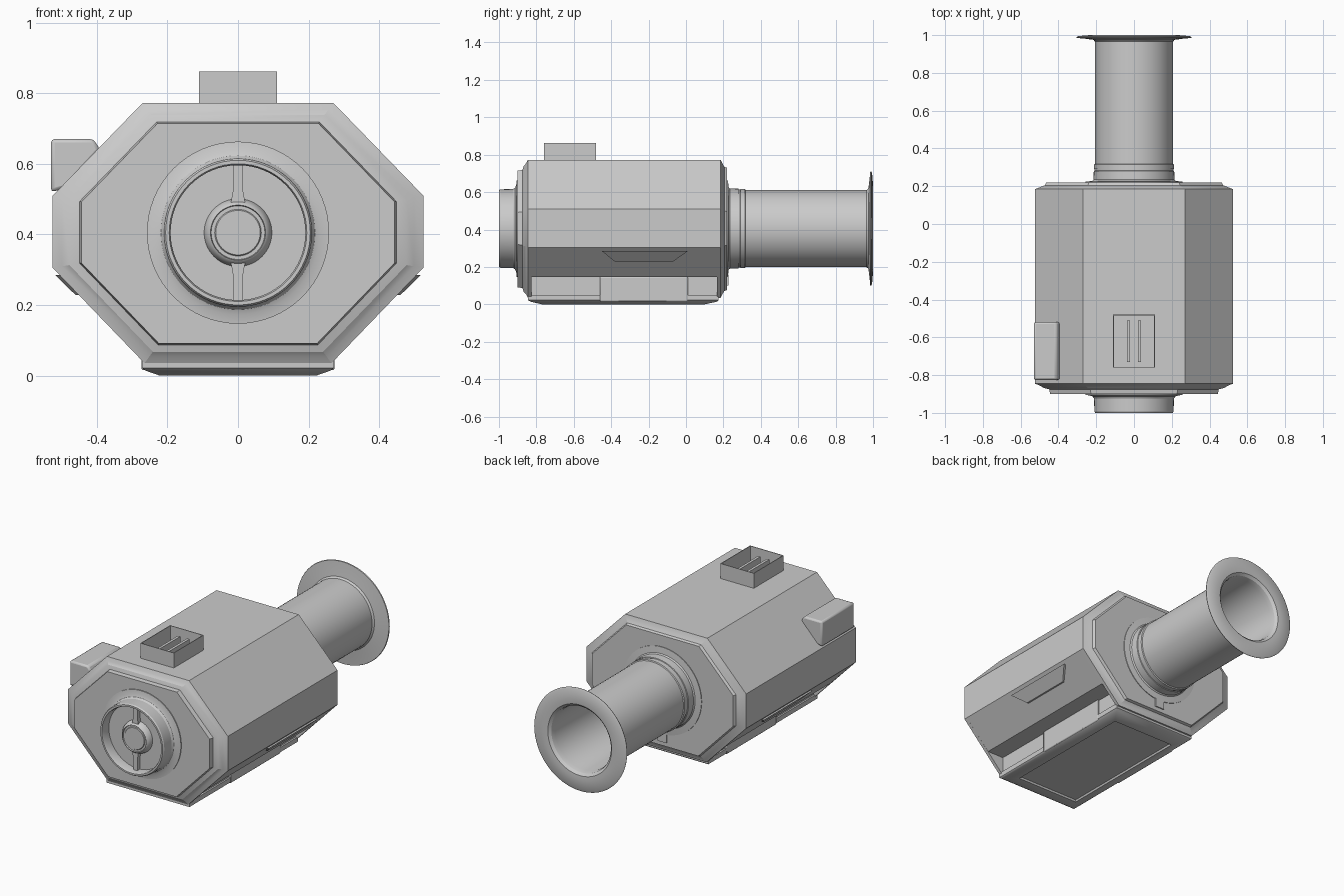
import bpy, bmesh, math

CZ = 0.405  # height of the lens axis


def finish(name, bm, bevel=0.0, mirror=False, angle=30):
    bmesh.ops.remove_doubles(bm, verts=bm.verts, dist=1e-5)
    bmesh.ops.recalc_face_normals(bm, faces=bm.faces)
    me = bpy.data.meshes.new(name)
    bm.to_mesh(me)
    bm.free()
    ob = bpy.data.objects.new(name, me)
    bpy.context.collection.objects.link(ob)
    if bevel:
        m = ob.modifiers.new("bevel", 'BEVEL')
        m.width, m.segments, m.limit_method = bevel, 2, 'ANGLE'
    if mirror:
        ob.modifiers.new("mirror", 'MIRROR')
    bpy.ops.object.select_all(action='DESELECT')
    bpy.context.view_layer.objects.active = ob
    ob.select_set(True)
    bpy.ops.object.shade_smooth_by_angle(angle=math.radians(angle))
    return ob


def loft(name, rings, **kw):
    bm = bmesh.new()
    loops = [[bm.verts.new(p) for p in r] for r in rings]
    n = len(loops[0])
    for a, b in zip(loops, loops[1:]):
        for i in range(n):
            bm.faces.new((a[i], a[(i + 1) % n], b[(i + 1) % n], b[i]))
    bm.faces.new(loops[0])
    bm.faces.new(loops[-1])
    return finish(name, bm, **kw)


def prism(name, pts, y0, y1, **kw):
    return loft(name, [[(x, y, z) for x, z in pts] for y in (y0, y1)], **kw)


def box(name, x0, x1, y0, y1, z0, z1, **kw):
    return prism(name, [(x0, z0), (x1, z0), (x1, z1), (x0, z1)], y0, y1, **kw)


def lathe(name, prof, seg=64):
    """Revolve (radius, y) points around the lens axis."""
    bm = bmesh.new()
    vs = [bm.verts.new((r, y, CZ)) for r, y in prof]
    es = [bm.edges.new(p) for p in zip(vs, vs[1:])]
    bmesh.ops.spin(bm, geom=vs + es, cent=(0, 0, CZ), axis=(0, 1, 0),
                   angle=2 * math.pi, steps=seg)
    return finish(name, bm)


def both_sides(half):
    return half + [(-x, z) for x, z in reversed(half)]


# Octagonal end caps, stepped inwards towards the ends
upper = [(0.27, 0.773), (0.525, 0.51), (0.525, 0.305)]
outline = both_sides(upper + [(0.265, 0.035)])
caps = {"front_cap": [(-0.90, .845), (-0.875, .855), (-0.868, .91), (-0.855, .95),
                      (-0.845, 1), (-0.825, 1)],
        "rear_cap": [(0.165, 1), (0.185, 1), (0.19, .97), (0.205, .90), (0.22, .885)]}
for name, steps in caps.items():
    loft(name, [[(x * s, y, 0.395 + (z - 0.395) * s) for x, z in outline]
                for y, s in steps], angle=20)

# Main housing, undercut along both lower edges
prism("housing", both_sides(upper + [(0.37, 0.145), (0.262, 0.145), (0.262, 0.02)]),
      -0.825, 0.165, angle=20)

# Front lens ring with shallow recess
lathe("front_ring", [(0.258, -0.89), (0.258, -0.905), (0.232, -0.908), (0.218, -0.914),
                     (0.211, -0.925), (0.21, -0.992), (0.205, -1.0), (0.195, -1.0),
                     (0.191, -0.99), (0.191, -0.94), (0, -0.94)])
lathe("front_hub", [(0.096, -0.94), (0.092, -0.958), (0.083, -0.972), (0.078, -0.975),
                    (0.076, -0.968), (0.066, -0.968), (0.063, -0.972), (0, -0.972)])

# Two flared spokes holding the hub
for name, s in (("upper_spoke", 1), ("lower_spoke", -1)):
    prism(name, [(-0.022, CZ + s * 0.075), (0.022, CZ + s * 0.075), (0.014, CZ + s * 0.12),
                 (0.013, CZ + s * 0.195), (-0.013, CZ + s * 0.195), (-0.014, CZ + s * 0.12)],
          -0.965, -0.935)

# Rear tube: collar, barrel, flared lip and open bore
lathe("rear_tube", [(0.258, 0.21), (0.258, 0.224), (0.22, 0.228), (0.214, 0.235),
                    (0.213, 0.28), (0.209, 0.282), (0.209, 0.29), (0.212, 0.292),
                    (0.212, 0.315), (0.206, 0.318), (0.206, 0.965), (0.215, 0.975),
                    (0.26, 0.981), (0.303, 0.985), (0.305, 0.99), (0.295, 0.995),
                    (0.235, 1.0), (0.21, 0.998), (0.196, 0.985), (0.19, 0.96),
                    (0.19, 0.25), (0, 0.25)])
box("rear_tab", -0.03, 0.03, 0.21, 0.226, 0.1, 0.16)

# Open accessory socket on top with two inner rails
for name, b in (("socket_left", (-0.11, -0.106, -0.76, -0.48)),
                ("socket_right", (0.106, 0.11, -0.76, -0.48)),
                ("socket_front", (-0.11, 0.11, -0.76, -0.756)),
                ("socket_back", (-0.11, 0.11, -0.484, -0.48))):
    box(name, *b, 0.765, 0.862)
box("socket_rails", 0.022, 0.038, -0.73, -0.51, 0.765, 0.83, mirror=True)

# Control box on the upper left slope
prism("side_control", [(-0.53, 0.52), (-0.49, 0.53), (-0.39, 0.64), (-0.41, 0.67), (-0.53, 0.67)],
      -0.825, -0.52, bevel=0.01)

# Tapered grips on both lower slopes
loft("side_grip", [
    [(0.518, -0.45, 0.285), (0.518, 0.01, 0.285), (0.46, -0.07, 0.228), (0.46, -0.38, 0.228)],
    [(0.48, -0.45, 0.285), (0.48, 0.01, 0.285), (0.43, -0.07, 0.228), (0.43, -0.38, 0.228)]],
    mirror=True)

# Upright access block in the undercuts, above a framed bottom plate
box("access_block", -0.274, 0.274, -0.46, 0.01, 0.016, 0.147, bevel=0.005)
rects = [(0.272, -0.845, 0.175, 0.05), (0.272, -0.845, 0.175, 0.022),
         (0.262, -0.83, 0.165, 0.014), (0.222, -0.77, 0.10, 0.0),
         (0.205, -0.75, 0.08, 0.0), (0.20, -0.745, 0.075, 0.01)]
loft("bottom_plate", [[(-w, a, z), (w, a, z), (w, b, z), (-w, b, z)]
                      for w, a, b, z in rects])
